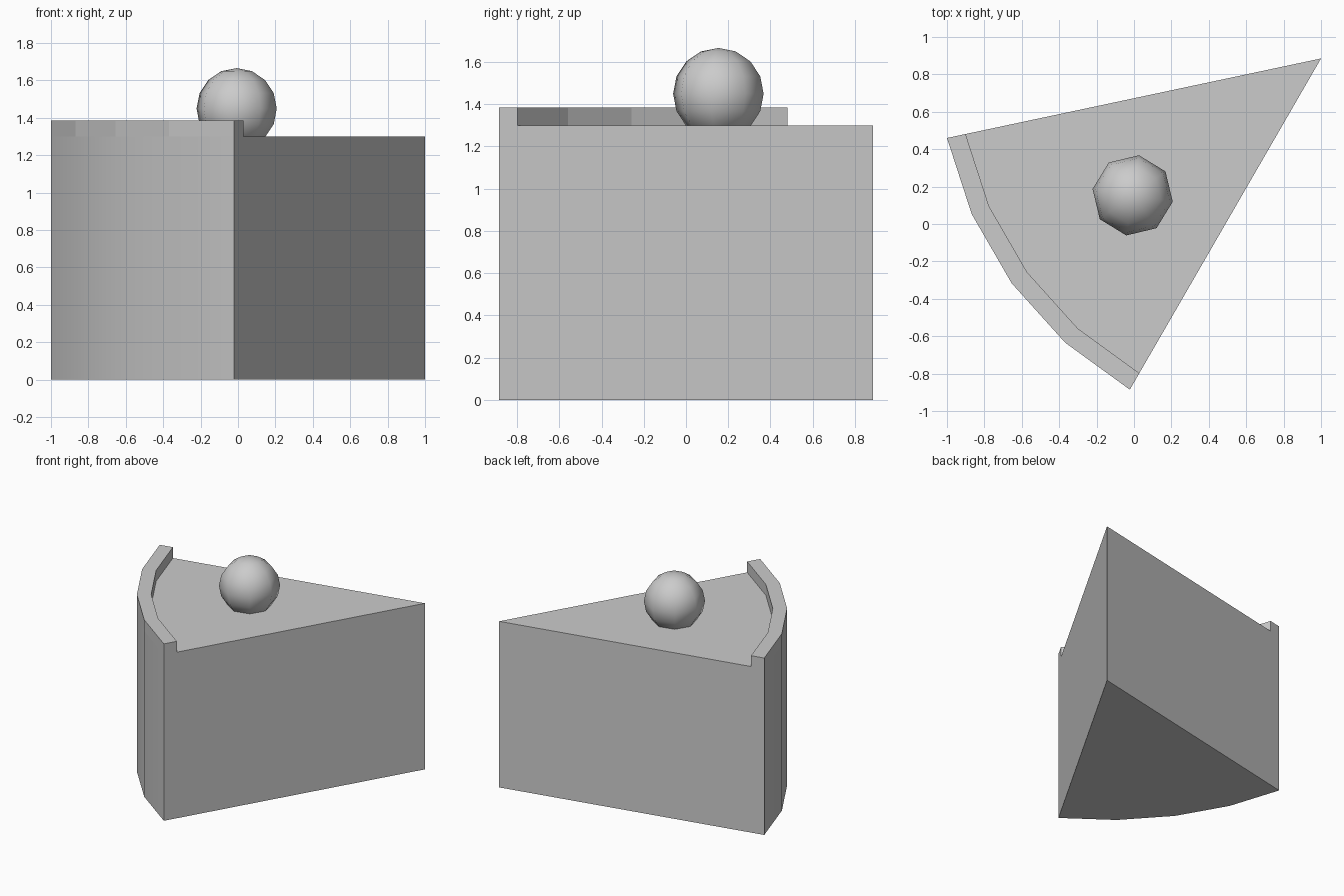
import bpy, bmesh
from math import radians, cos, sin

if "Cube" in bpy.data.objects:
    bpy.data.objects.remove(bpy.data.objects["Cube"])

APEX = (1.0, 0.885)
R, R_IN = 2.0446, 1.943
TOP, RIM_TOP = 1.3, 1.385
ANGLES = [radians(192 + 12 * i) for i in range(5)]


def arc(r):
    return [(APEX[0] + r * cos(a), APEX[1] + r * sin(a)) for a in ANGLES]


def prism(name, outline, z0, z1):
    bm = bmesh.new()
    face = bm.faces.new([bm.verts.new((x, y, z0)) for x, y in outline])
    ext = bmesh.ops.extrude_face_region(bm, geom=[face], use_keep_orig=True)
    verts = [g for g in ext["geom"] if isinstance(g, bmesh.types.BMVert)]
    bmesh.ops.translate(bm, verts=verts, vec=(0, 0, z1 - z0))
    bmesh.ops.recalc_face_normals(bm, faces=bm.faces)
    mesh = bpy.data.meshes.new(name)
    bm.to_mesh(mesh)
    bm.free()
    obj = bpy.data.objects.new(name, mesh)
    bpy.context.collection.objects.link(obj)
    return obj


def smooth(obj, angle):
    bpy.ops.object.select_all(action='DESELECT')
    obj.select_set(True)
    bpy.context.view_layer.objects.active = obj
    bpy.ops.object.shade_smooth_by_angle(angle=radians(angle))


# Wedge of cake with a softly shaded curved back
smooth(prism("cake_slice", [APEX] + arc(R), 0, TOP), 30)

# Raised faceted icing rim along the curved edge
prism("icing_rim", arc(R) + arc(R_IN)[::-1], TOP, RIM_TOP)

# Berry on the slice's centre line, partly sunk into the top
mid, d = radians(216), 1.245
bpy.ops.mesh.primitive_uv_sphere_add(
    segments=8, ring_count=8, radius=0.217,
    location=(APEX[0] + d * cos(mid), APEX[1] + d * sin(mid), 1.449),
    rotation=(0, 0, radians(36)))
berry = bpy.context.object
berry.name = "berry"
smooth(berry, 60)
